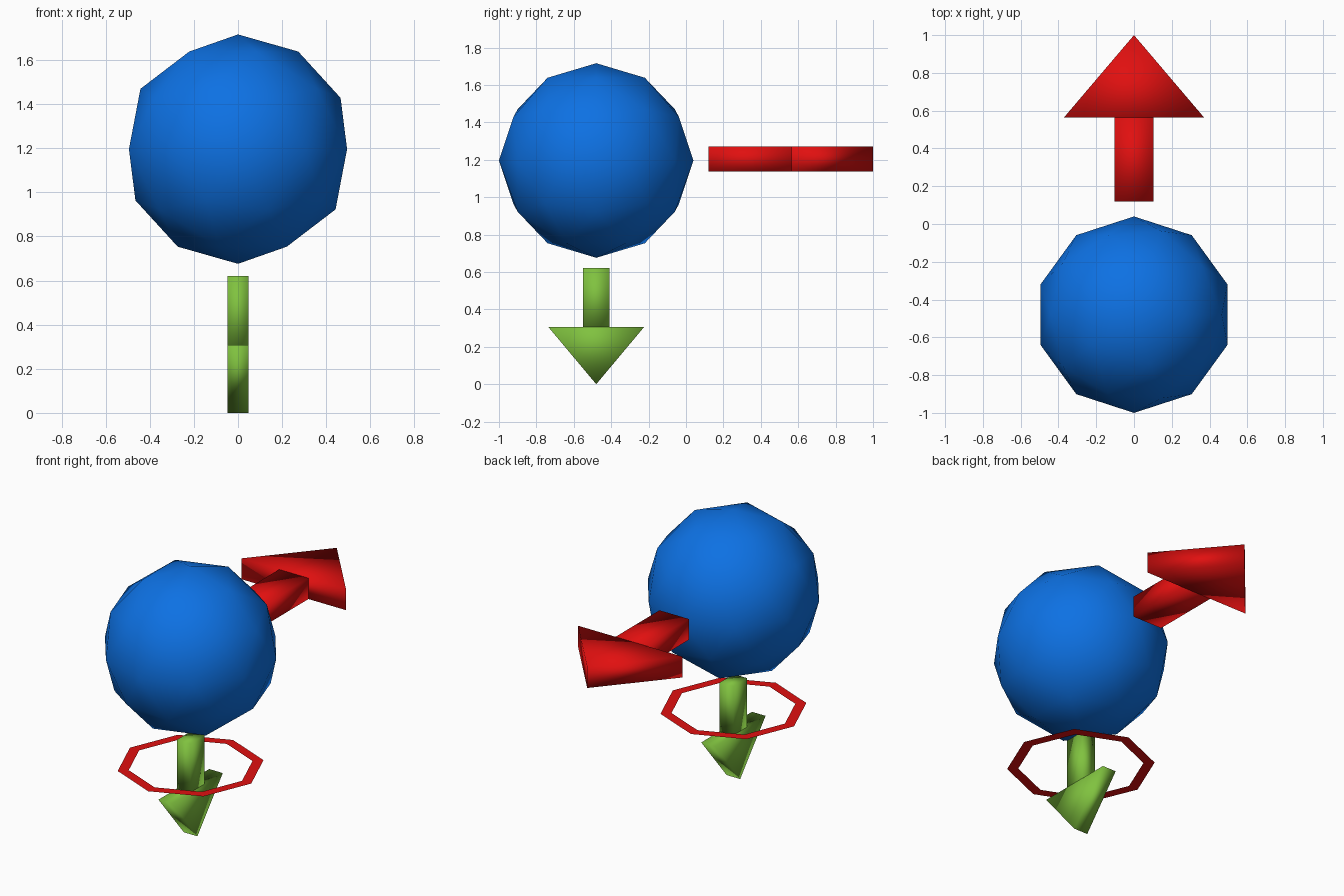
import bpy, bmesh, math
from mathutils import Matrix, Vector

if "Cube" in bpy.data.objects:
    bpy.data.objects.remove(bpy.data.objects["Cube"])


def material(name, rgb):
    m = bpy.data.materials.new(name)
    m.diffuse_color = (*rgb, 1)
    m.use_nodes = True
    m.node_tree.nodes["Principled BSDF"].inputs["Base Color"].default_value = m.diffuse_color
    return m


RED = material("red", (0.75, 0.005, 0.005))
BLUE = material("blue", (0.004, 0.165, 0.77))
GREEN = material("green", (0.216, 0.54, 0.05))


def finish(name, bm, mat, smooth=True):
    bmesh.ops.recalc_face_normals(bm, faces=bm.faces)
    me = bpy.data.meshes.new(name)
    bm.to_mesh(me)
    bm.free()
    me.materials.append(mat)
    for p in me.polygons:
        p.use_smooth = smooth
    ob = bpy.data.objects.new(name, me)
    bpy.context.collection.objects.link(ob)
    return ob


def prism(name, outline, offset, mat):
    """Closed outline of 3D points, extruded by offset."""
    bm = bmesh.new()
    face = bm.faces.new([bm.verts.new(p) for p in outline])
    ext = bmesh.ops.extrude_face_region(bm, geom=[face], use_keep_orig=True)
    moved = [v for v in ext["geom"] if isinstance(v, bmesh.types.BMVert)]
    bmesh.ops.translate(bm, verts=moved, vec=offset)
    return finish(name, bm, mat)


def arrow(name, start, neck, tip, side, half_shaft, half_head, thick, mat):
    """Flat arrow: box shaft plus triangular head, separately smooth shaded."""
    start, neck, tip, side, thick = map(Vector, (start, neck, tip, side, thick))
    s, h, base = side * half_shaft, side * half_head, thick / 2
    prism(name + "_shaft",
          [p - base for p in (start - s, start + s, neck + s, neck - s)], thick, mat)
    prism(name + "_head",
          [p - base for p in (neck - h, neck + h, tip)], thick, mat)


CY, CZ = -0.48, 1.196

# Ball
bm = bmesh.new()
bmesh.ops.create_icosphere(bm, subdivisions=2, radius=0.52,
                           matrix=Matrix.Translation((0, CY, CZ)))
finish("ball", bm, BLUE)

# Arrow pointing backwards
arrow("back_arrow", (0, 0.12, 1.203), (0, 0.565, 1.203), (0, 1, 1.203),
      (1, 0, 0), 0.104, 0.37, (0, 0, 0.134), RED)

# Arrow pointing down
arrow("down_arrow", (0, CY, 0.62), (0, CY, 0.307), (0, CY, 0),
      (0, 1, 0), 0.07, 0.257, (0.096, 0, 0), GREEN)

# Flat eight-sided ring around the down arrow
bm = bmesh.new()
loops = [[bm.verts.new((r * math.cos(k * math.pi / 4),
                        CY + r * math.sin(k * math.pi / 4), 0.44))
          for k in range(8)] for r in (0.43, 0.365)]
for k in range(8):
    j = (k + 1) % 8
    bm.faces.new((loops[0][k], loops[0][j], loops[1][j], loops[1][k]))
finish("flat_ring", bm, RED, smooth=False)
